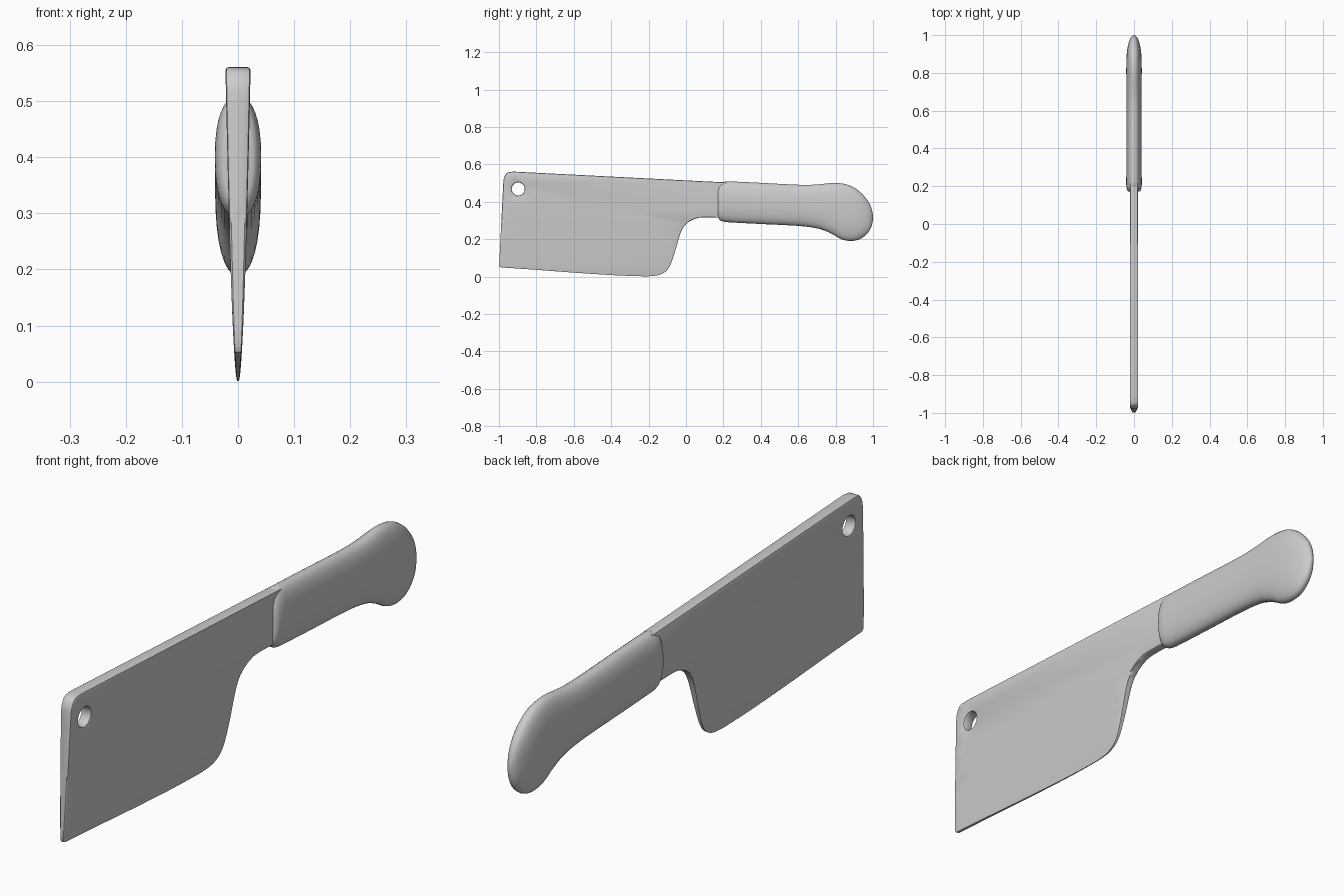
import bpy, bmesh, math
from mathutils import Vector

cube = bpy.data.objects.get("Cube")
if cube:
    bpy.data.objects.remove(cube, do_unlink=True)

GREY = (0.6, 0.6, 0.6, 1.0)
grey = bpy.data.materials.new("plain grey")
grey.use_nodes = True
grey.diffuse_color = GREY
grey.node_tree.nodes["Principled BSDF"].inputs["Base Color"].default_value = GREY


def smooth_path(points, steps):
    """Pass a Catmull-Rom curve through the points."""
    pts = [Vector(p) for p in points]
    pts = [pts[0]] + pts + [pts[-1]]
    path = []
    for a, b, c, d in zip(pts, pts[1:], pts[2:], pts[3:]):
        for i in range(steps):
            t = i / steps
            path.append(0.5 * (2 * b + (c - a) * t
                               + (2 * a - 5 * b + 4 * c - d) * t ** 2
                               + (3 * b - a - 3 * c + d) * t ** 3))
    return path + [pts[-1]]


def finish(bm, name, angle):
    bmesh.ops.recalc_face_normals(bm, faces=bm.faces[:])
    mesh = bpy.data.meshes.new(name)
    bm.to_mesh(mesh)
    bm.free()
    obj = bpy.data.objects.new(name, mesh)
    bpy.context.collection.objects.link(obj)
    mesh.materials.append(grey)
    bpy.ops.object.select_all(action='DESELECT')
    obj.select_set(True)
    bpy.context.view_layer.objects.active = obj
    bpy.ops.object.shade_smooth_by_angle(angle=math.radians(angle))


# Blade: filled side outline with a hanging hole, ground thin towards the edge
def half_thickness(z):
    return 0.001 + 0.0215 * (max(z, 0) / 0.56) ** 0.55


def offset(points, distance):
    """Move a closed outline to its left by an even distance."""
    moved = []
    for i, p in enumerate(points):
        before = (p - points[i - 1]).normalized()
        after = (points[(i + 1) % len(points)] - p).normalized()
        along = (before + after).normalized()
        miter = distance / max(along.dot(after), 0.5)
        moved.append(p + miter * Vector((-along.y, along.x)))
    return moved


belly = [(-0.987, 0.049), (-0.8, 0.036), (-0.6, 0.021), (-0.4, 0.008),
         (-0.28, 0.003), (-0.19, 0.002), (-0.13, 0.014), (-0.09, 0.05),
         (-0.06, 0.13), (-0.03, 0.23), (0.0, 0.28), (0.05, 0.309),
         (0.1, 0.316), (0.22, 0.313)]
corner = [(-0.92, 0.561), (-0.955, 0.555), (-0.972, 0.53), (-0.977, 0.5)]
tip_top, tip_low = Vector(corner[-1]), Vector((-0.999, 0.062))
front = [tip_top.lerp(tip_low, i / 12) for i in range(1, 13)]
outline = (smooth_path(belly, 5) + [Vector((0.22, 0.503))]
           + smooth_path(corner, 4) + front + [Vector((-0.996, 0.053))])
hole = [Vector((-0.897 + 0.035 * math.cos(a), 0.468 - 0.035 * math.sin(a)))
        for a in (math.tau * i / 24 for i in range(24))]

# Two narrow rings round over each rim, then the middle is filled
bm = bmesh.new()
rim_layer = bm.faces.layers.int.new("rim")
fill_edges = []
for loop in (outline, hole):
    rings = [[bm.verts.new((0, p.x, p.y)) for p in offset(loop, d)]
             for d in (0, 0.002, 0.006)]
    for level, (outer, inner) in enumerate(zip(rings, rings[1:])):
        for i in range(len(loop)):
            face = bm.faces.new((outer[i - 1], outer[i], inner[i], inner[i - 1]))
            face[rim_layer] = 1 - level
    last = rings[-1]
    fill_edges += [bm.edges.get((v, last[i - 1])) for i, v in enumerate(last)]
bmesh.ops.triangle_fill(bm, use_beauty=True, edges=fill_edges)
for z in (0.06, 0.1, 0.15, 0.2, 0.28, 0.36):
    bmesh.ops.bisect_plane(bm, geom=bm.verts[:] + bm.edges[:] + bm.faces[:],
                           plane_co=(0, 0, z), plane_no=(0, 0, 1))

# Give the side its thickness, mirror it and bridge the two rims
side_verts = bm.verts[:]
for v in side_verts:
    share = 1.0
    if v.is_boundary:
        share = 0.75
    elif any(f[rim_layer] for f in v.link_faces):
        share = 0.92
    v.co.x = share * half_thickness(v.co.z)
rim = [e for e in bm.edges if e.is_boundary]
copy = bmesh.ops.duplicate(bm, geom=bm.verts[:] + bm.edges[:] + bm.faces[:])
twin = copy["vert_map"]
for v in side_verts:
    twin[v].co.x = -v.co.x
for e in rim:
    a, b = e.verts
    bm.faces.new((a, b, twin[b], twin[a]))
bm.faces.layers.int.remove(rim_layer)
finish(bm, "blade", 35)

# Handle: rounded sections along y, each (y, top, bottom, half width)
sections = [(0.171, 0.475, 0.32, 0.028), (0.18, 0.495, 0.303, 0.036),
            (0.205, 0.507, 0.293, 0.041), (0.25, 0.508, 0.289, 0.041),
            (0.4, 0.501, 0.281, 0.041), (0.55, 0.493, 0.274, 0.041),
            (0.65, 0.49, 0.266, 0.041), (0.72, 0.494, 0.253, 0.041),
            (0.78, 0.5, 0.228, 0.041), (0.83, 0.498, 0.2, 0.041),
            (0.88, 0.485, 0.19, 0.04), (0.93, 0.453, 0.2, 0.035),
            (0.97, 0.408, 0.231, 0.025), (0.99, 0.37, 0.264, 0.015),
            (1.0, 0.328, 0.304, 0.004)]
SIDES = 32


def rounded(value, power=0.87):
    return math.copysign(abs(value) ** power, value)


bm = bmesh.new()
rings = []
for y, top, bottom, half in smooth_path(sections, 4):
    mid, tall = (top + bottom) / 2, (top - bottom) / 2
    angles = [math.tau * i / SIDES for i in range(SIDES)]
    rings.append([bm.verts.new((half * rounded(math.cos(a)), y,
                                mid + tall * rounded(math.sin(a)))) for a in angles])
for near, far in zip(rings, rings[1:]):
    for i in range(SIDES):
        bm.faces.new((near[i - 1], near[i], far[i], far[i - 1]))
bm.faces.new(rings[0])
bm.faces.new(rings[-1])
finish(bm, "handle", 45)
